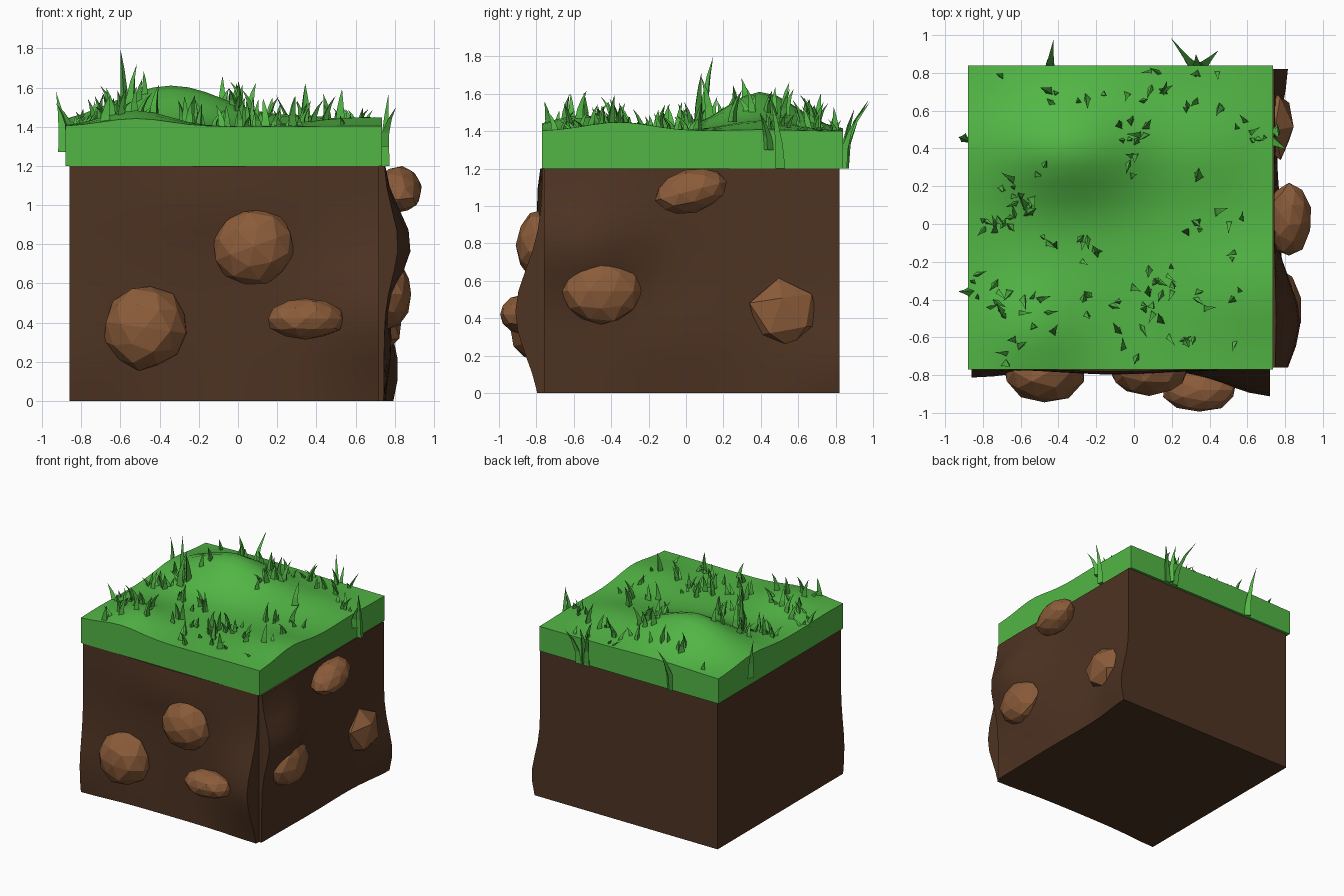
import bpy, bmesh, math, random
from mathutils import Vector, Matrix, noise

if "Cube" in bpy.data.objects:
    bpy.data.objects.remove(bpy.data.objects["Cube"])

random.seed(4)


def material(name, rgb):
    m = bpy.data.materials.new(name)
    m.diffuse_color = (*rgb, 1)
    m.use_nodes = True
    m.node_tree.nodes["Principled BSDF"].inputs["Base Color"].default_value = m.diffuse_color
    return m


GREEN = material("grass", (0.085, 0.47, 0.06))
DIRT = material("dirt", (0.075, 0.033, 0.016))
STONE = material("stone", (0.26, 0.107, 0.042))


def finish(name, bm, mat, smooth=None):
    bmesh.ops.recalc_face_normals(bm, faces=bm.faces)
    me = bpy.data.meshes.new(name)
    bm.to_mesh(me)
    bm.free()
    me.materials.append(mat)
    ob = bpy.data.objects.new(name, me)
    bpy.context.collection.objects.link(ob)
    if smooth:
        me.shade_smooth()
        me.set_sharp_from_angle(angle=math.radians(smooth))
    return ob


def bump(u, v, cu, cv, ru, rv, amp):
    return amp * math.exp(-((u - cu) / ru) ** 2 - ((v - cv) / rv) ** 2)


def relief(name, u0, u1, v0, v1, nu, nv, depth, place, mat):
    """Slab whose outer face is a height field; place maps (u, v, w) to space."""
    bm = bmesh.new()
    bmesh.ops.create_grid(bm, x_segments=nu, y_segments=nv, size=0.5)
    for v in bm.verts:
        v.co = (u0 + (v.co.x + 0.5) * (u1 - u0), v0 + (v.co.y + 0.5) * (v1 - v0), 0)
    ext = bmesh.ops.extrude_face_region(bm, geom=bm.faces[:], use_keep_orig=True)
    for e in ext["geom"]:
        if isinstance(e, bmesh.types.BMVert):
            e.co.z = depth(e.co.x, e.co.y)
    for v in bm.verts:
        v.co = place(*v.co)
    return finish(name, bm, mat, 40)


# Plain dirt core (flat back, left and bottom)
bm = bmesh.new()
bmesh.ops.create_cube(bm, size=1)
for v in bm.verts:
    v.co = (-0.06 + v.co.x * 1.6, 0.03 + v.co.y * 1.58, 0.6 + v.co.z * 1.2)
finish("dirt_core", bm, DIRT)


# Eroded front and right faces
def front_depth(x, z):
    return (0.008 + bump(x, z, 0.74, 0.43, 0.34, 0.33, 0.145)
            + bump(x, z, -0.86, 0.2, 0.3, 0.3, 0.045)
            + bump(x, z, -0.1, 1.02, 0.4, 0.18, 0.03))


def right_depth(y, z):
    return (0.008 + bump(y, z, -0.52, 0.8, 0.3, 0.24, 0.14)
            + bump(y, z, 0.84, 0.16, 0.3, 0.25, 0.075)
            + bump(y, z, -0.1, 0.3, 0.4, 0.25, 0.04))


relief("dirt_front", -0.86, 0.72, 0, 1.2, 14, 11, front_depth,
       lambda x, z, d: Vector((x, -0.76 - d, z)), DIRT)
relief("dirt_right", -0.76, 0.82, 0, 1.2, 14, 11, right_depth,
       lambda y, z, d: Vector((0.735 + d, y, z)), DIRT)


# Hilly turf layer
def turf(x, y):
    return (0.2 + bump(x, y, -0.34, 0.4, 0.42, 0.27, 0.21)
            + bump(x, y, -0.52, -0.55, 0.24, 0.26, 0.085)
            + bump(x, y, 0.66, -0.36, 0.4, 0.25, 0.05)
            + bump(x, y, 0.4, 0.4, 0.25, 0.25, 0.045))


relief("turf", -0.88, 0.735, -0.77, 0.84, 18, 18, turf,
       lambda x, y, h: Vector((x, y, 1.2 + h)), GREEN)


# Embedded stones: centre, radii, tilt in degrees (axis across the face), roughness
def stone(name, c, r, axis, tilt, detail=2, rough=0.08):
    bm = bmesh.new()
    bmesh.ops.create_icosphere(bm, subdivisions=detail, radius=1)
    rot = Matrix.Rotation(math.radians(tilt), 3, axis)
    for v in bm.verts:
        k = 1 + rough * noise.noise(v.co * 1.7 + Vector(c) * 9)
        v.co = rot @ Vector([v.co[i] * k * r[i] for i in range(3)]) + Vector(c)
    finish(name, bm, STONE)


stone("front_stone_1", (-0.475, -0.78, 0.375), (0.215, 0.17, 0.215), 'Y', 8)
stone("front_stone_2", (0.08, -0.76, 0.79), (0.21, 0.15, 0.2), 'Y', -20)
stone("front_stone_3", (0.345, -0.88, 0.42), (0.2, 0.115, 0.105), 'Y', 0)
stone("right_stone_1", (0.82, 0.025, 1.08), (0.12, 0.2, 0.115), 'X', 15)
stone("right_stone_2", (0.765, -0.455, 0.545), (0.125, 0.215, 0.18), 'X', 0)
stone("right_stone_3", (0.745, 0.53, 0.42), (0.11, 0.195, 0.195), 'X', 10, 1, 0.15)


# Grass blades: three-sided, tapered and bent
def blade(bm, base, height, width, heading, lean):
    out = Vector((math.cos(heading), math.sin(heading), 0))
    twist = random.uniform(0, 2 * math.pi)
    rings = []
    for t, w in ((0, 1), (0.35, 0.75), (0.7, 0.4)):
        mid = base + Vector((0, 0, height * t)) + out * lean * t * t
        rings.append([bm.verts.new(mid + Vector((math.cos(a), math.sin(a), 0)) * width * w)
                      for a in (twist, twist + 2.0, twist + 4.0)])
    tip = bm.verts.new(base + Vector((0, 0, height)) + out * lean)
    for i in range(3):
        j = (i + 1) % 3
        for a, b in zip(rings, rings[1:]):
            bm.faces.new((a[i], a[j], b[j], b[i]))
        bm.faces.new((rings[-1][i], rings[-1][j], tip))
    bm.faces.new(rings[0][::-1])


# Tufts on the turf: x, y, height, number of blades
TUFTS = [(-0.8, 0, 4), (-0.7, 0.02, 5), (-0.58, 0.06, 4), (-0.62, 0.14, 4), (-0.68, 0.2, 3),
         (-0.85, -0.35, 3), (-0.7, -0.36, 4), (-0.6, -0.38, 4), (-0.72, -0.45, 3),
         (-0.68, -0.65, 3), (-0.42, -0.1, 3), (-0.25, -0.15, 4), (-0.2, -0.12, 3),
         (-0.45, -0.5, 3), (-0.22, -0.42, 3), (-0.1, -0.38, 3), (0.1, -0.32, 6),
         (0.08, -0.45, 4), (0.1, -0.55, 3), (-0.05, -0.65, 3), (0.28, -0.6, 3),
         (0.35, -0.4, 3), (0.2, -0.28, 4), (0.3, -0.08, 3), (0.45, -0.22, 2),
         (0.55, -0.38, 2), (0.38, 0.08, 2), (0.55, 0.02, 2), (0, 0.35, 5),
         (0.04, 0.42, 4), (0.02, 0.55, 3), (0.08, 0.68, 3), (0.1, 0.78, 3),
         (0.28, 0.62, 3), (0.35, 0.76, 3), (0.48, 0.63, 2), (0.58, 0.5, 3),
         (0.68, 0.46, 3), (-0.45, 0.7, 3), (-0.28, 0.64, 2), (-0.12, 0.76, 2),
         (-0.55, 0.3, 2), (-0.62, 0.77, 1), (0.48, -0.68, 1)]
bm = bmesh.new()
for x, y, n in TUFTS:
    for _ in range(n):
        px = min(max(x + random.gauss(0, 0.04), -0.85), 0.7)
        py = min(max(y + random.gauss(0, 0.04), -0.73), 0.81)
        h = random.uniform(0.05, 0.16)
        blade(bm, Vector((px, py, 1.19 + turf(px, py))), h, 0.012 + 0.09 * h,
              random.uniform(0, 2 * math.pi), random.uniform(0.01, 0.07))
# Tallest blades in the middle left
for x, y, h, a in ((-0.58, 0.1, 0.36, 2.0), (-0.56, 0.06, 0.28, 0.5), (-0.54, 0.13, 0.25, 5.0),
                   (0.34, 0.25, 0.17, 1.5)):
    blade(bm, Vector((x, y, 1.8 - 0.36 if h > 0.2 else 1.45)), h, 0.03, a, 0.05)
# Long blades rooted over the edges: x, y, bottom z, top z, heading, lean
for x, y, z0, z1, a, lean in ((-0.89, 0.45, 1.27, 1.58, 2.9, 0.04), (-0.86, -0.36, 1.35, 1.52, 3.1, 0.07),
                              (0.75, 0.5, 1.2, 1.57, -1.2, 0.05), (0.74, 0.44, 1.3, 1.5, -0.6, 0.08),
                              (-0.45, 0.84, 1.2, 1.57, 1.4, 0.14), (0.3, 0.84, 1.2, 1.56, 2.2, 0.18),
                              (0.37, 0.84, 1.2, 1.48, 0.8, 0.11), (0.33, 0.84, 1.22, 1.52, 1.6, 0.06),
                              (-0.68, -0.74, 1.4, 1.56, -0.6, 0.03)):
    blade(bm, Vector((x, y, z0)), z1 - z0, 0.032, a, lean)
finish("grass_blades", bm, GREEN)
